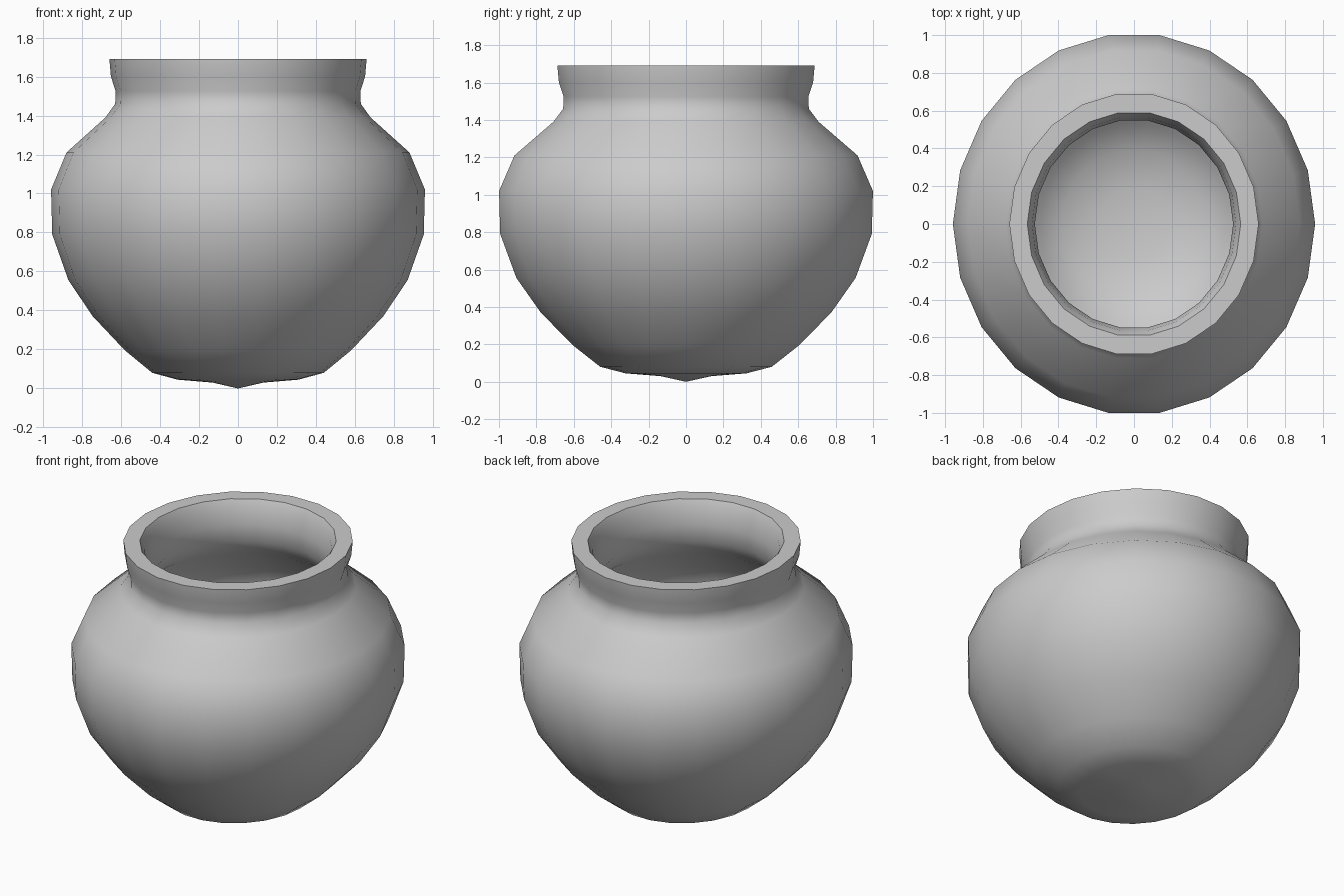
import bpy, bmesh, math

if "Cube" in bpy.data.objects:
    bpy.data.objects.remove(bpy.data.objects["Cube"])

SIDES = 22
Y_STRETCH = 1.053   # the pot is slightly oval

# half profile (radius, height): outside from foot to rim, then inside down to the floor
outside = [(0.13, 0.03), (0.31, 0.045), (0.44, 0.08), (0.58, 0.195), (0.745, 0.37),
           (0.87, 0.555), (0.953, 0.79), (0.959, 1.02), (0.88, 1.21), (0.68, 1.39),
           (0.63, 1.46), (0.628, 1.525), (0.652, 1.60), (0.66, 1.69)]
inside = [(0.565, 1.69), (0.54, 1.64), (0.525, 1.54), (0.525, 1.43), (0.60, 1.32),
          (0.79, 1.15), (0.855, 1.00), (0.85, 0.80), (0.77, 0.59), (0.65, 0.42),
          (0.50, 0.27), (0.38, 0.18), (0.18, 0.145)]

bm = bmesh.new()


def ring(r, z):
    return [bm.verts.new((r * math.cos(2 * math.pi * i / SIDES),
                          r * Y_STRETCH * math.sin(2 * math.pi * i / SIDES), z))
            for i in range(SIDES)]


# lathed wall
rings = [ring(r, z) for r, z in outside + inside]
for a, b in zip(rings, rings[1:]):
    for i in range(SIDES):
        j = (i + 1) % SIDES
        bm.faces.new((a[i], a[j], b[j], b[i]))

# pointed foot and inner floor
foot = bm.verts.new((0, 0, 0))
floor = bm.verts.new((0, 0, 0.13))
for i in range(SIDES):
    j = (i + 1) % SIDES
    bm.faces.new((foot, rings[0][j], rings[0][i]))
    bm.faces.new((floor, rings[-1][i], rings[-1][j]))

bmesh.ops.recalc_face_normals(bm, faces=bm.faces[:])
mesh = bpy.data.meshes.new("clay_pot")
bm.to_mesh(mesh)
bm.free()
pot = bpy.data.objects.new("clay_pot", mesh)
bpy.context.collection.objects.link(pot)

# smooth body, crisp rim
bpy.context.view_layer.objects.active = pot
pot.select_set(True)
bpy.ops.object.shade_smooth_by_angle(angle=math.radians(60))
